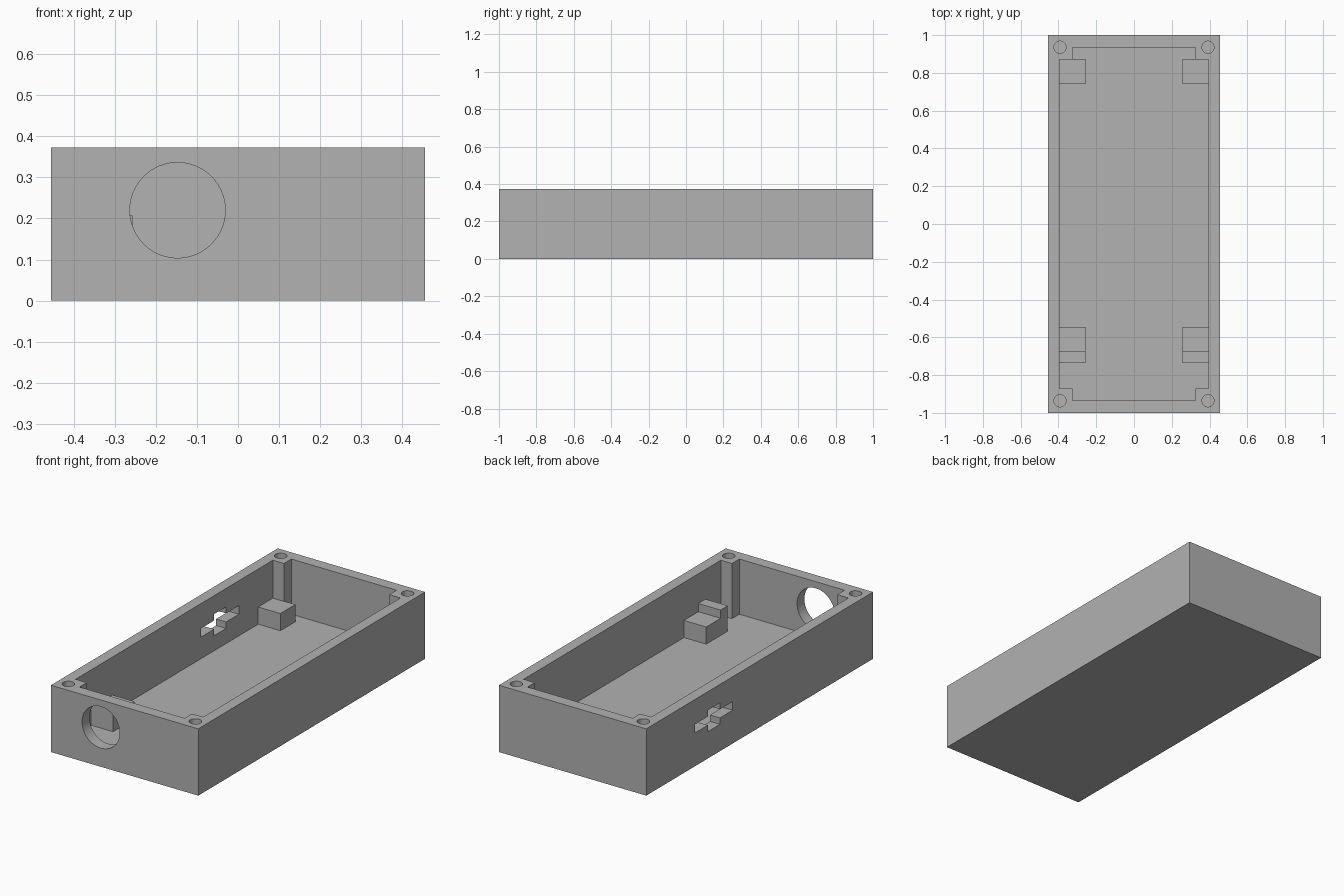
import bpy
import bmesh
import math
from mathutils import Matrix, Vector

if "Cube" in bpy.data.objects:
    bpy.data.objects.remove(bpy.data.objects["Cube"], do_unlink=True)

# Overall sizes
HALF_X, HALF_Y, HEIGHT = 0.455, 1.0, 0.373
IN_X, IN_Y, FLOOR = 0.394, 0.935, 0.065
POST_X, POST_Y = 0.325, 0.87

grey = bpy.data.materials.new("plain grey")
grey.use_nodes = True
grey.diffuse_color = (0.445, 0.445, 0.445, 1)
grey.node_tree.nodes["Principled BSDF"].inputs["Base Color"].default_value = grey.diffuse_color


def prism(name, outline, depth, matrix):
    """Extrude a 2D outline along its local z, then place it."""
    bm = bmesh.new()
    face = bm.faces.new([bm.verts.new((a, b, 0)) for a, b in outline])
    top = bmesh.ops.extrude_face_region(bm, geom=[face])["geom"]
    bmesh.ops.translate(bm, vec=(0, 0, depth),
                        verts=[g for g in top if isinstance(g, bmesh.types.BMVert)])
    bm.transform(matrix)
    bmesh.ops.recalc_face_normals(bm, faces=bm.faces)
    mesh = bpy.data.meshes.new(name)
    bm.to_mesh(mesh)
    bm.free()
    mesh.materials.append(grey)
    obj = bpy.data.objects.new(name, mesh)
    bpy.context.collection.objects.link(obj)
    return obj


def rect(a, b):
    return [(-a, -b), (a, -b), (a, b), (-a, b)]


def plus(wide, low, narrow, tall):
    """Outline of a rectangle with its four corners notched."""
    quarter = [(wide, low), (narrow, low), (narrow, tall)]
    pts = quarter + [(-a, b) for a, b in reversed(quarter)]
    return pts + [(-a, -b) for a, b in pts]


def circle(radius, sides):
    return [(radius * math.cos(math.tau * i / sides),
             radius * math.sin(math.tau * i / sides)) for i in range(sides)]


def at(x, y, z):
    return Matrix.Translation((x, y, z))


# Local axes (a, b, depth) mapped to (y, z, x)
ALONG_X = Matrix(((0, 0, 1, 0), (1, 0, 0, 0), (0, 1, 0, 0), (0, 0, 0, 1)))

# Open box
body = prism("case_body", rect(HALF_X, HALF_Y), HEIGHT, Matrix.Identity(4))

# Cavity with corner posts, round front opening, side slot, screw holes
cutters = [
    prism("cavity_cutter", plus(IN_X, POST_Y, POST_X, IN_Y), 0.5, at(0, 0, FLOOR)),
    prism("front_hole_cutter", circle(0.116, 64), 0.15,
          at(-0.147, -0.9, 0.22) @ Matrix.Rotation(math.pi / 2, 4, "X")),
    prism("side_slot_cutter", plus(0.166, 0.024, 0.053, 0.06), 0.15,
          at(-0.5, 0.404, 0.21) @ ALONG_X),
]
for sx in (-1, 1):
    for sy in (-1, 1):
        cutters.append(prism("screw_hole_cutter", circle(0.032, 32), 0.4,
                             at(sx * 0.392, sy * 0.936, HEIGHT - 0.2)))

bpy.context.view_layer.objects.active = body
for cutter in cutters:
    mod = body.modifiers.new("cut", "BOOLEAN")
    mod.object = cutter
    mod.operation = "DIFFERENCE"
    mod.solver = "EXACT"
    bpy.ops.object.modifier_apply(modifier=mod.name)
    bpy.data.objects.remove(cutter, do_unlink=True)

bpy.ops.object.select_all(action="DESELECT")
body.select_set(True)
bpy.ops.object.shade_smooth_by_angle(angle=math.radians(30))

# Board supports: plain blocks at the back, stepped blocks at the front
SINK = 0.01
base, rest, lip = FLOOR - SINK, 0.161, 0.207
block = [(0.741, base), (0.873, base), (0.873, rest), (0.741, rest)]
stepped = [(-0.735, base), (-0.545, base), (-0.545, rest),
           (-0.672, rest), (-0.672, lip), (-0.735, lip)]
for side, start in (("left", 0.257), ("right", -IN_X - SINK)):
    for name, outline in (("back_support", block), ("front_support", stepped)):
        prism(f"{name}_{side}", outline, IN_X + SINK - 0.257, at(start, 0, 0) @ ALONG_X)
